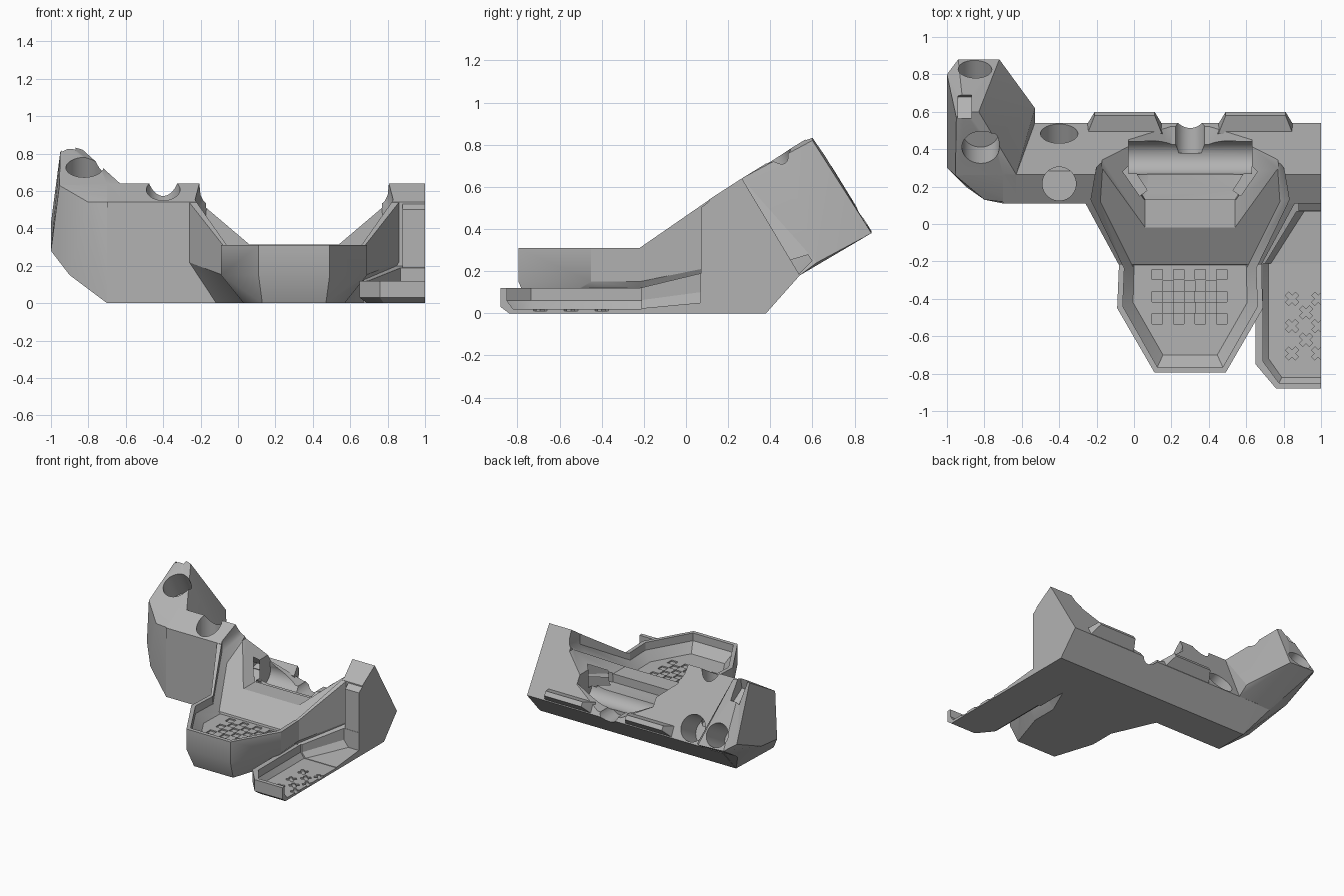
import bpy, bmesh, math
from mathutils import Vector

if "Cube" in bpy.data.objects:
    bpy.data.objects.remove(bpy.data.objects["Cube"], do_unlink=True)

grey = bpy.data.materials.new("plain grey")
grey.use_nodes = True
grey.diffuse_color = (0.45, 0.45, 0.45, 1)
grey.node_tree.nodes["Principled BSDF"].inputs["Base Color"].default_value = (0.45, 0.45, 0.45, 1)

MID = 0.3   # symmetry line of the main tray
END = 1.15  # parts overrun the flat right end and are trimmed to it
PAST = 1.3


def mesh_object(name, bm):
    bmesh.ops.recalc_face_normals(bm, faces=bm.faces)
    me = bpy.data.meshes.new(name)
    bm.to_mesh(me)
    bm.free()
    me.materials.append(grey)
    ob = bpy.data.objects.new(name, me)
    bpy.context.collection.objects.link(ob)
    return ob


def hull(name, pts):
    bm = bmesh.new()
    for p in pts:
        bm.verts.new(p)
    res = bmesh.ops.convex_hull(bm, input=bm.verts)
    spare = {v for v in res["geom_interior"] + res["geom_unused"] if isinstance(v, bmesh.types.BMVert)}
    bmesh.ops.delete(bm, geom=list(spare), context="VERTS")
    bmesh.ops.dissolve_limit(bm, angle_limit=0.01, verts=bm.verts, edges=bm.edges)
    return mesh_object(name, bm)


def both(pts):
    return pts + [(2 * MID - x, y, z) for x, y, z in pts]


def prism(name, profile, x0, x1):
    return hull(name, [(x, y, z) for x in (x0, x1) for y, z in profile])


def rod(name, a, b, r):
    a, b = Vector(a), Vector(b)
    bm = bmesh.new()
    bmesh.ops.create_cone(bm, cap_ends=True, segments=40, radius1=r, radius2=r, depth=(b - a).length)
    turn = (b - a).to_track_quat("Z", "Y").to_matrix().to_4x4()
    turn.translation = (a + b) / 2
    bm.transform(turn)
    return mesh_object(name, bm)


def combine(target, tool, op):
    mod = target.modifiers.new("bool", "BOOLEAN")
    mod.operation, mod.object, mod.solver = op, tool, "EXACT"
    bpy.context.view_layer.objects.active = target
    bpy.ops.object.modifier_apply(modifier=mod.name)
    bpy.data.objects.remove(tool, do_unlink=True)


def add(tool):
    combine(body, tool, "UNION")


def cut(tool):
    combine(body, tool, "DIFFERENCE")


# long rear bank with a leaning back face, and its thicker right front
body = prism("terraced_body", [(0.11, 0), (0.38, 0), (0.54, 0.18), (0.265, 0.64), (0.11, 0.54)], -0.7, END)
add(prism("front_wall", [(0.07, 0.1), (0.07, 0.5), (0.115, 0.535), (0.115, 0.1)], 0.88, END + 0.01))

# upright wells and slanted sockets in the back face
for x, y, low in ((-0.4, 0.215, 0.2), (1.004, 0.19, 0.12)):
    cut(rod("well", (x, y, low), (x, y, 0.9), 0.09))
    cut(rod("socket", (x, 0.3, 0.17), (x, 0.7, 0.4), 0.1))

# side tray, running off the right end
add(hull("side_tray_front", [
    (x, y, z) for z in (0.03, 0.12)
    for x, y in ((0.65, -0.22), (0.65, -0.75), (0.76, -0.88), (END + 0.02, -0.88), (END + 0.02, -0.22))]
    + [(0.69, -0.22, 0), (0.69, -0.73, 0), (0.78, -0.84, 0), (END + 0.02, -0.84, 0), (END + 0.02, -0.22, 0)]))
add(prism("side_tray_rear", [(-0.24, 0), (-0.24, 0.115), (0.113, 0.2), (0.113, 0)], 0.67, END + 0.03))
cut(hull("side_hollow", [
    (x, y, z) for z in (0.06, 0.4) for x, y in ((0.69, -0.21), (0.69, -0.735), (0.775, -0.85), (PAST, -0.85), (PAST, -0.21))]
    + [(x, y, 0.02) for x, y in ((0.72, -0.21), (0.72, -0.72), (0.79, -0.82), (PAST, -0.82), (PAST, -0.21))]))
cut(hull("side_slope", [
    (0.72, -0.23, 0.022), (0.69, -0.23, 0.06), (0.69, -0.23, 0.4), (PAST + 0.1, -0.23, 0.022), (PAST + 0.1, -0.23, 0.4),
    (0.91, 0.068, 0.05), (0.87, 0.068, 0.1), (0.87, 0.068, 0.4), (PAST + 0.1, 0.068, 0.05), (PAST + 0.1, 0.068, 0.4)]))
cut(rod("chute", (1.004, -0.05, 0.14), (1.004, 0.37, 0.16), 0.095))

# flat right end
cut(prism("end_trim", [(-2, -1), (2, -1), (2, 2), (-2, 2)], 1, 2))

# raised side wing: foot and leaning upper block
joint = [(-0.955, 0.26, 0.63), (-1, 0.3, 0.28), (-0.63, 0.265, 0.64), (-0.53, 0.54, 0.18), (-0.82, 0.53, 0.18), (-1, 0.5, 0.3)]
add(hull("wing_foot", joint + [
    (-0.8, 0.13, 0.54), (-0.63, 0.11, 0.54), (-0.7, 0.11, 0), (-0.7, 0.38, 0), (-0.9, 0.2, 0.15)]))
add(hull("wing_top", joint + [
    (-1, 0.8, 0.43), (-0.95, 0.57, 0.81), (-0.91, 0.6, 0.845), (-0.83, 0.6, 0.82),
    (-0.94, 0.88, 0.39), (-0.72, 0.88, 0.38), (-0.53, 0.62, 0.24)]))
cut(rod("wing_socket", (-0.85, 0.6, 0.34), (-0.85, 1, 0.57), 0.09))
cut(rod("wing_well", (-0.82, 0.5, 0.55), (-0.82, 0.32, 0.9), 0.1))
cut(prism("wing_slot", [(0.55, 0.74), (0.68, 0.66), (0.72, 0.8), (0.6, 1)], -0.94, -0.87))

# main tray: hexagonal front and flaring rear
front_rim = [(-0.08, -0.21), (-0.09, -0.45), (0.11, -0.795)]
add(hull("tray_front", both(
    [(x, y, z) for x, y in front_rim for z in (0.15, 0.31)]
    + [(0.03, -0.21, 0), (0.03, -0.42, 0), (0.13, -0.73, 0)])))
add(hull("tray_rear", both([
    (-0.08, -0.22, 0.31), (-0.08, -0.22, 0.15), (0.03, -0.22, 0), (-0.265, 0.12, 0.545),
    (-0.265, 0.12, 0.22), (-0.12, 0.12, 0), (-0.25, 0.265, 0.64), (-0.12, 0.3, 0)])))

# hollow of the main tray
inner_rim = [(-0.05, -0.2), (-0.06, -0.44), (0.125, -0.765)]
cut(hull("tray_hollow", both(
    [(x, y, z) for x, y in inner_rim for z in (0.25, 0.5)]
    + [(0, -0.22, 0.18), (-0.005, -0.42, 0.18), (0.155, -0.7, 0.18)])))
cut(hull("tray_slope", both([
    (0, -0.24, 0.18), (-0.05, -0.24, 0.25), (-0.05, -0.24, 0.5), (-0.18, 0.12, 0.4), (-0.23, 0.13, 0.47),
    (-0.23, 0.13, 0.9), (-0.16, 0.42, 0.585), (-0.18, 0.42, 0.65), (-0.18, 0.42, 0.9)])))

# V-shaped opening through the rear bank, with its cradle and back spout
cut(hull("valley", both([
    (x, y, z) for y in (-0.1, 0.9) for x, z in ((0.06, 0.315), (-0.17, 0.51), (-0.17, 1))])))
cut(rod("cradle", (-0.03, 0.355, 0.265), (0.63, 0.355, 0.265), 0.09))
cut(hull("cradle_front", both([
    (0.06, 0.13, 0.25), (0.04, 0.13, 0.5), (0.08, 0.27, 0.25),
    (-0.03, 0.27, 0.3), (-0.03, 0.27, 0.5), (-0.03, 0.44, 0.28), (-0.03, 0.44, 0.5)])))
cut(hull("spout", both([
    (x, y, z) for y in (0.4, 0.9) for x, z in ((-0.03, 0.33), (0.2, 0.21), (-0.03, 0.6))])))
cut(rod("back_notch", (MID, 0.38, 0.23), (MID, 0.7, 0.23), 0.08))

# tabs along the lower back
for x in (-0.05, 0.65):
    add(hull("back_tab", [(x + s * w, y, z) for s in (-1, 1) for w, y, z in (
        (0.22, 0.5, 0.15), (0.16, 0.6, 0.25), (0.16, 0.58, 0.28), (0.2, 0.48, 0.25))]))

# clips on both slopes of the opening
for s in (-1, 1):
    ring = ((0.36, 0.28), (0.32, 0.32), (0.23, 0.18), (0.27, 0.15))
    add(hull("clip", [(MID + s * x, y, z) for x, y in ring for z in (0.25, x + 0.1)]))


def tread(x, y, floor, w, d, turn=0):
    c, s = math.cos(turn), math.sin(turn)
    cut(hull("tread", [(x + c * i * w - s * j * d, y + s * i * w + c * j * d, floor + k)
                       for i in (-0.5, 0.5) for j in (-0.5, 0.5) for k in (-0.01, 0.02)]))


# checker tread sunk in the main tray
for row in range(5):
    for col in range(4 - row % 2):
        tread(0.125 + 0.115 * (col + 0.5 * (row % 2)), -0.27 - 0.059 * row, 0.18, 0.056, 0.056)

# crossed tread sunk in the side tray
for row in range(5):
    for x in ((0.92,) if row % 2 else (0.845, 0.985)):
        for turn in (1, -1):
            tread(x, -0.4 - 0.073 * row, 0.02, 0.075, 0.025, turn * math.pi / 4)

body.select_set(True)
bpy.context.view_layer.objects.active = body
bpy.ops.object.shade_smooth_by_angle(angle=math.radians(28))
